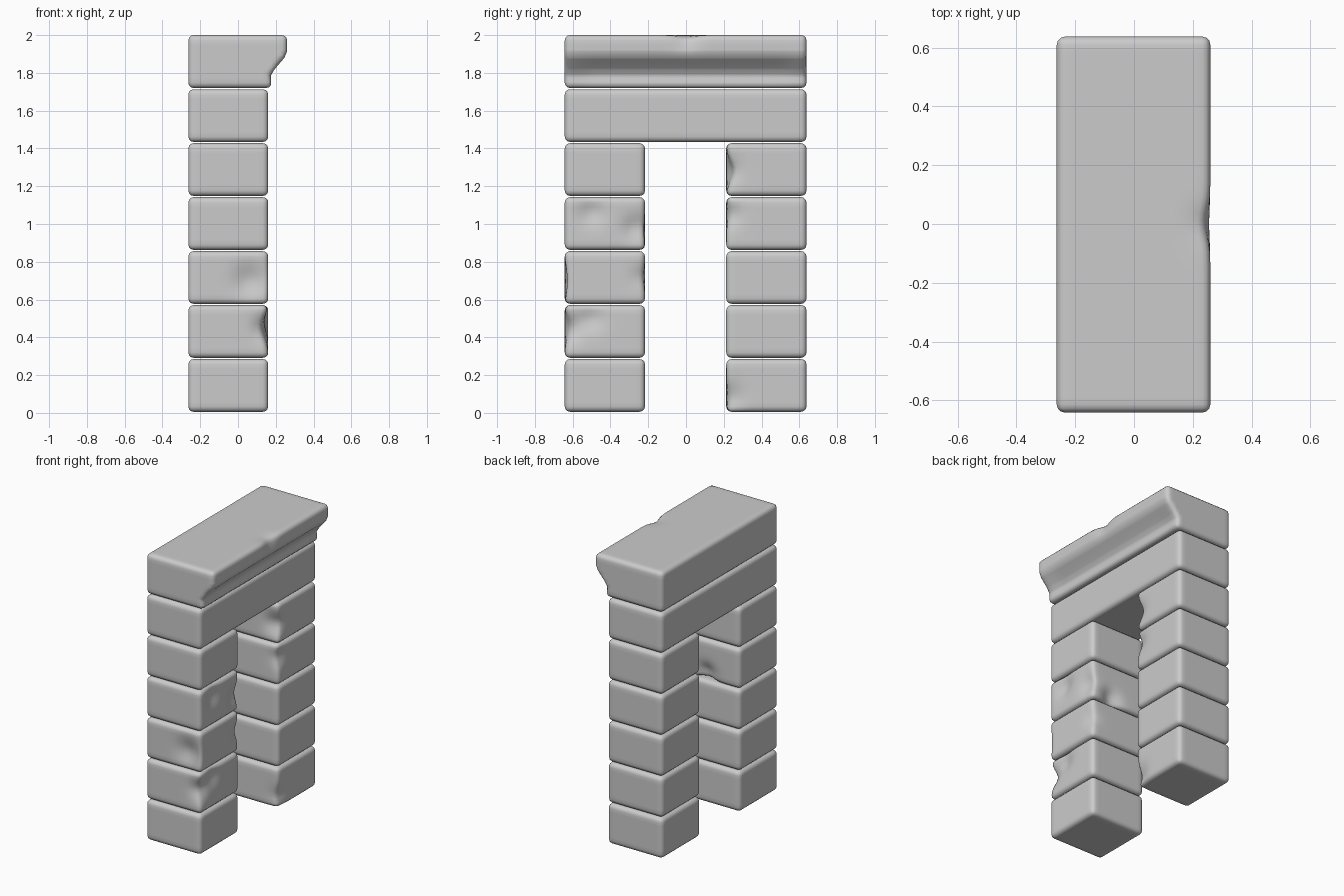
import bpy, bmesh, math
from mathutils import Vector

if "Cube" in bpy.data.objects:
    bpy.data.objects.remove(bpy.data.objects["Cube"])

PITCH = 2.0 / 7


def stone(name, profile, y0, y1, dents=(), r=0.028):
    """Extrude an x-z profile along y, round its edges, grid it, then chip it."""
    bm = bmesh.new()
    face = bm.faces.new([bm.verts.new((x, y0, z)) for x, z in profile])
    ext = bmesh.ops.extrude_face_region(bm, geom=[face])
    bmesh.ops.translate(bm, vec=(0, y1 - y0, 0),
                        verts=[v for v in ext['geom'] if isinstance(v, bmesh.types.BMVert)])
    bmesh.ops.recalc_face_normals(bm, faces=bm.faces)
    sharp = [e for e in bm.edges if e.calc_face_angle() > math.radians(50)]
    bmesh.ops.bevel(bm, geom=sharp, offset=r, segments=3, profile=0.5,
                    affect='EDGES', clamp_overlap=True)
    # slice into an even grid so chips have geometry to move
    for axis in range(3):
        lo = min(v.co[axis] for v in bm.verts)
        hi = max(v.co[axis] for v in bm.verts)
        n = max(1, round((hi - lo - 2 * r) / 0.026))
        normal = Vector([float(i == axis) for i in range(3)])
        for i in range(n + 1):
            bmesh.ops.bisect_plane(
                bm, geom=bm.verts[:] + bm.edges[:] + bm.faces[:], dist=1e-5,
                plane_co=normal * (lo + r + (hi - lo - 2 * r) * i / n), plane_no=normal)
    # chips: centre, push vector, radius
    for centre, push, rad in dents:
        for v in bm.verts:
            d = (v.co - Vector(centre)).length / rad
            v.co += Vector(push) * math.exp(-d * d * 1.5)
    me = bpy.data.meshes.new(name)
    bm.to_mesh(me)
    bm.free()
    ob = bpy.data.objects.new(name, me)
    bpy.context.collection.objects.link(ob)
    bpy.context.view_layer.objects.active = ob
    ob.select_set(True)


def box(level):
    z0, z1 = level * PITCH + 0.006, (level + 1) * PITCH - 0.001
    return [(-0.263, z0), (0.16, z0), (0.16, z1), (-0.263, z1)]


# chips on the pillar stones, by level
front_chips = {
    1: [((0.16, -0.64, 0.45), (-0.035, 0.025, 0), 0.09),
        ((0.16, -0.50, 0.50), (-0.025, 0, 0), 0.08)],
    2: [((0.06, -0.64, 0.70), (0, 0.03, 0), 0.10),
        ((0.16, -0.23, 0.72), (-0.015, -0.01, 0), 0.07)],
    3: [((0.16, -0.50, 1.06), (-0.025, 0, 0), 0.08),
        ((0.16, -0.26, 0.98), (-0.025, -0.01, 0), 0.08),
        ((0.00, -0.22, 0.90), (0, -0.035, 0.01), 0.08)],
}
back_chips = {
    0: [((0.16, 0.22, 0.08), (-0.025, 0.01, 0), 0.09)],
    3: [((0.16, 0.22, 1.05), (-0.025, 0.012, 0), 0.08)],
    4: [((0.14, 0.21, 1.28), (-0.02, 0.035, 0), 0.09)],
}

# two pillars of five stones
for i in range(5):
    stone(f"front_pillar_stone_{i + 1}", box(i), -0.642, -0.217, front_chips.get(i, ()))
    stone(f"back_pillar_stone_{i + 1}", box(i), 0.213, 0.638, back_chips.get(i, ()))

# lintel across both pillars
stone("lintel", box(5), -0.642, 0.638)

# cornice with an overhanging, hollowed edge on +x
cornice = [(-0.263, 1.720), (0.178, 1.720), (0.174, 1.785), (0.195, 1.82),
           (0.246, 1.88), (0.26, 1.915), (0.26, 2.0), (-0.263, 2.0)]
stone("cornice", cornice, -0.642, 0.638,
      [((0.26, 0.0, 2.0), (-0.018, 0, -0.012), 0.08)]
      + [((0.19, y / 10, 1.82), (-0.008, 0, 0), 0.09) for y in range(-5, 6)])

bpy.ops.object.shade_smooth_by_angle(angle=math.radians(40))
